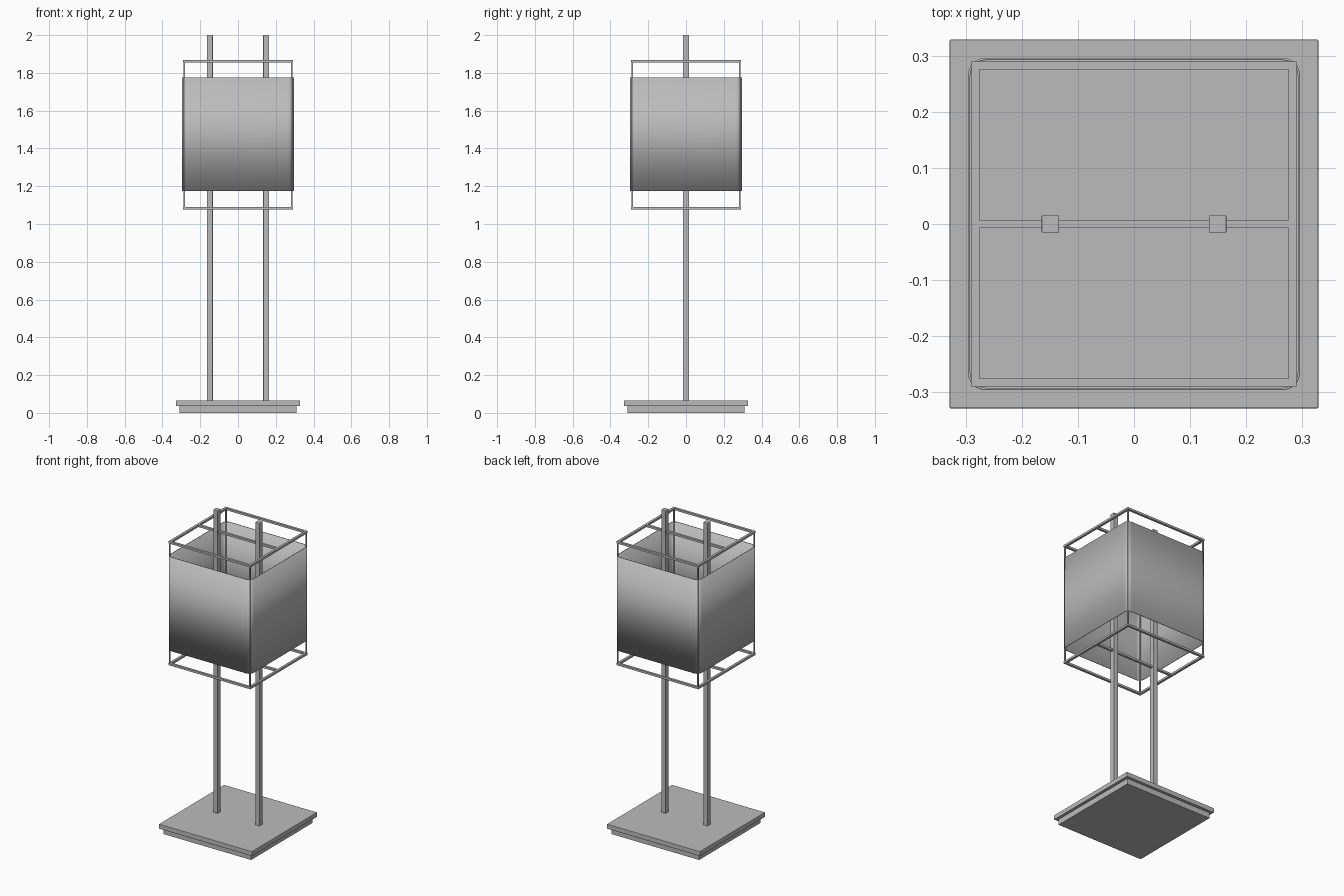
import bpy
import bmesh
import math

cube = bpy.data.objects.get("Cube")
if cube:
    bpy.data.objects.remove(cube, do_unlink=True)

grey = bpy.data.materials.new("satin grey")
grey.use_nodes = True
COLOUR = (0.5, 0.5, 0.5, 1)
grey.diffuse_color = COLOUR
grey.node_tree.nodes["Principled BSDF"].inputs["Base Color"].default_value = COLOUR


def make_object(name, bm):
    mesh = bpy.data.meshes.new(name)
    bmesh.ops.recalc_face_normals(bm, faces=bm.faces)
    bm.to_mesh(mesh)
    bm.free()
    mesh.materials.append(grey)
    obj = bpy.data.objects.new(name, mesh)
    bpy.context.collection.objects.link(obj)
    return obj


def box(name, centre, size, bevel=0):
    bm = bmesh.new()
    bmesh.ops.create_cube(bm, size=1)
    bmesh.ops.scale(bm, vec=size, verts=bm.verts)
    bmesh.ops.translate(bm, vec=centre, verts=bm.verts)
    obj = make_object(name, bm)
    if bevel:
        mod = obj.modifiers.new("soft edges", "BEVEL")
        mod.width = bevel
        mod.segments = 2
    return obj


def smooth(obj, angle):
    bpy.ops.object.select_all(action="DESELECT")
    obj.select_set(True)
    bpy.context.view_layer.objects.active = obj
    bpy.ops.object.shade_smooth_by_angle(angle=math.radians(angle))


# Stepped square base
box("base_plinth", (0, 0, 0.018), (0.62, 0.62, 0.036))
box("base_top", (0, 0, 0.051), (0.657, 0.657, 0.03), 0.002)

# Twin square posts
for side, sign in (("left", 1), ("right", -1)):
    box(side + "_post", (sign * 0.149, 0, 1.032), (0.031, 0.031, 1.936), 0.0015)

# Square wire rings, each with a crossbar joining the posts
BAR, OUTER = 0.015, 0.29
MID = OUTER - BAR / 2
for level, z in (("upper", 1.862), ("lower", 1.084)):
    for side, sign in (("left", 1), ("right", -1)):
        box(f"{level}_ring_{side}", (sign * MID, 0, z), (BAR, 2 * OUTER, 0.013))
    for side, sign in (("back", 1), ("front", -1)):
        box(f"{level}_ring_{side}", (0, sign * MID, z), (2 * (OUTER - BAR), BAR, 0.013))
    box(level + "_crossbar", (0, 0, z), (2 * (OUTER - BAR), BAR, 0.013))

# Thin corner uprights between the rings
for x_side, sx in (("left", 1), ("right", -1)):
    for y_side, sy in (("back", 1), ("front", -1)):
        box(f"{y_side}_{x_side}_upright", (sx * 0.284, sy * 0.284, 1.473), (0.007, 0.007, 0.77))

# Open shade: rounded square outline pulled up into a thin wall
HALF, RADIUS, STEPS = 0.296, 0.032, 8
LOW, HIGH = 1.175, 1.775
bm = bmesh.new()
rings = ([], [])
for corner in range(4):
    mid = math.radians(45 + 90 * corner)
    cx = math.copysign(HALF - RADIUS, math.cos(mid))
    cy = math.copysign(HALF - RADIUS, math.sin(mid))
    for i in range(STEPS + 1):
        a = math.pi / 2 * (corner + i / STEPS)
        for ring, z in zip(rings, (LOW, HIGH)):
            ring.append(bm.verts.new((cx + RADIUS * math.cos(a), cy + RADIUS * math.sin(a), z)))
low, high = rings
for i in range(len(low)):
    j = (i + 1) % len(low)
    bm.faces.new((low[i], low[j], high[j], high[i]))
shade = make_object("shade", bm)
wall = shade.modifiers.new("wall", "SOLIDIFY")
wall.thickness = 0.004
wall.offset = -1
smooth(shade, 30)
